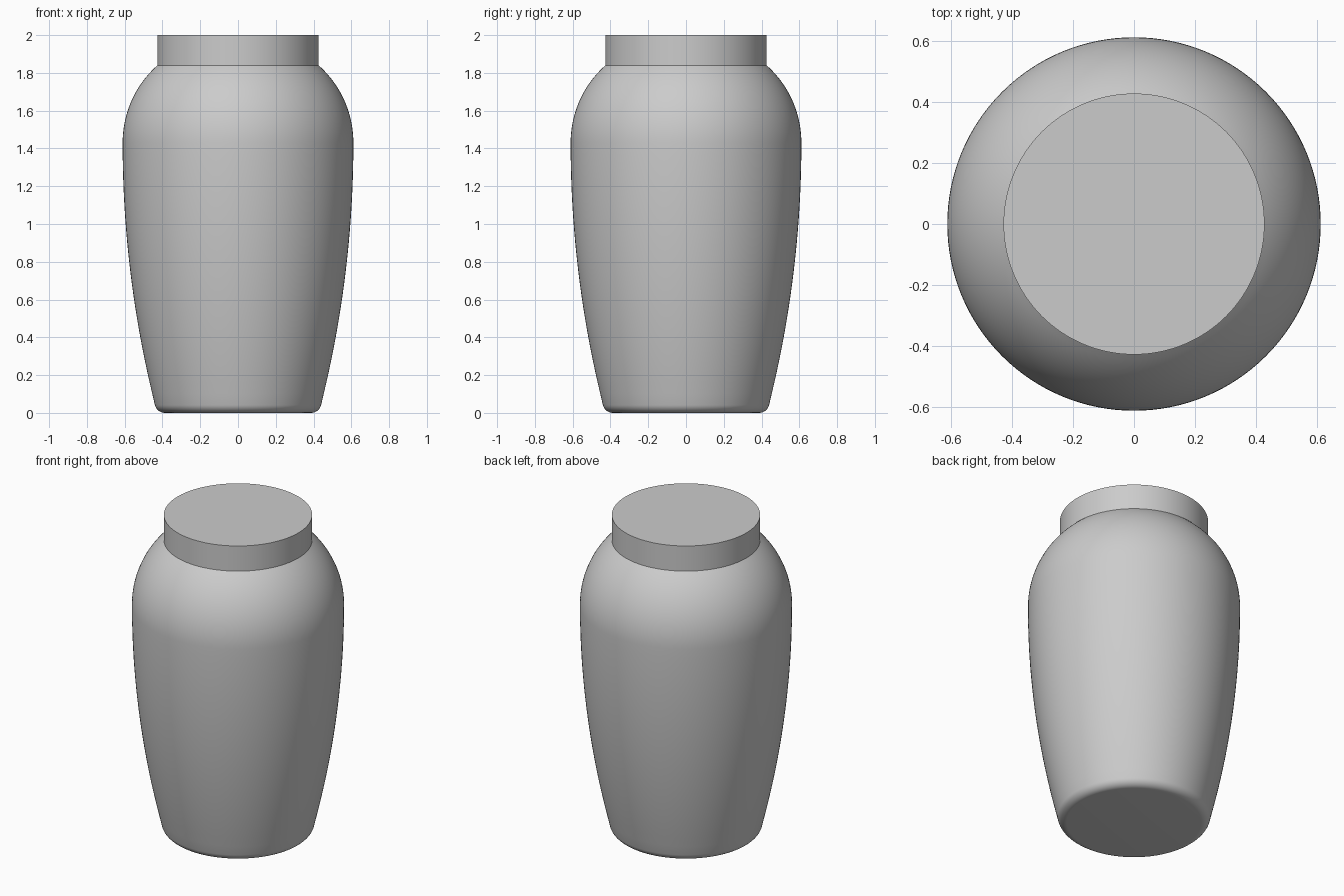
import bpy, bmesh, math

if "Cube" in bpy.data.objects:
    bpy.data.objects.remove(bpy.data.objects["Cube"])

SEGMENTS = 128

grey = bpy.data.materials.new("light grey")
grey.diffuse_color = (0.6, 0.6, 0.6, 1)
grey.use_nodes = True
grey.node_tree.nodes["Principled BSDF"].inputs["Base Color"].default_value = grey.diffuse_color


def arc(cx, cz, r, start, end, steps):
    """Points (radius, height) along a circular arc, angles in radians."""
    return [(cx + r * math.cos(start + (end - start) * i / steps),
             cz + r * math.sin(start + (end - start) * i / steps))
            for i in range(steps + 1)]


def lathe(name, profile):
    """Spin a profile that starts and ends on the z axis into a closed solid."""
    bm = bmesh.new()
    rings = []
    for r, z in profile:
        rings.append([bm.verts.new((r * math.cos(a), r * math.sin(a), z))
                      for a in (2 * math.pi * i / SEGMENTS for i in range(SEGMENTS))])
    for low, high in zip(rings, rings[1:]):
        for i in range(SEGMENTS):
            j = (i + 1) % SEGMENTS
            bm.faces.new((low[i], low[j], high[j], high[i]))
    bm.faces.new(rings[0][::-1])
    bm.faces.new(rings[-1])
    mesh = bpy.data.meshes.new(name)
    bm.to_mesh(mesh)
    bm.free()
    obj = bpy.data.objects.new(name, mesh)
    bpy.context.collection.objects.link(obj)
    mesh.materials.append(grey)
    bpy.ops.object.select_all(action='DESELECT')
    obj.select_set(True)
    bpy.context.view_layer.objects.active = obj
    bpy.ops.object.shade_smooth_by_angle(angle=math.radians(30))


# Widest ring, foot and neck sizes
WIDE, WIDE_Z = 0.611, 1.43
FOOT, FOOT_Z = 0.44, 0.045
NECK, NECK_Z = 0.427, 1.84


def bulge_radius(r, dz):
    """Radius of an arc that is vertical at the widest ring and reaches r after dz."""
    d = WIDE - r
    return (dz * dz + d * d) / (2 * d)


# Jar body: rounded foot, long tapering side, round shoulder
side_r = bulge_radius(FOOT, WIDE_Z - FOOT_Z)
side_a = -math.asin((WIDE_Z - FOOT_Z) / side_r)
shoulder_r = bulge_radius(NECK, NECK_Z - WIDE_Z)
shoulder_a = math.asin((NECK_Z - WIDE_Z) / shoulder_r)
fillet = 0.055
fx = FOOT - fillet * math.cos(side_a)
fz = fillet
profile = arc(fx, fz, fillet, -math.pi / 2, side_a, 8)
profile += arc(WIDE - side_r, WIDE_Z, side_r, side_a, 0, 24)[1:]
profile += arc(WIDE - shoulder_r, WIDE_Z, shoulder_r, 0, shoulder_a, 20)[1:]
lathe("jar_body", profile)

# Lid: plain flat-topped cylinder on the shoulder
lathe("lid", [(NECK, NECK_Z), (NECK, 2.0)])
